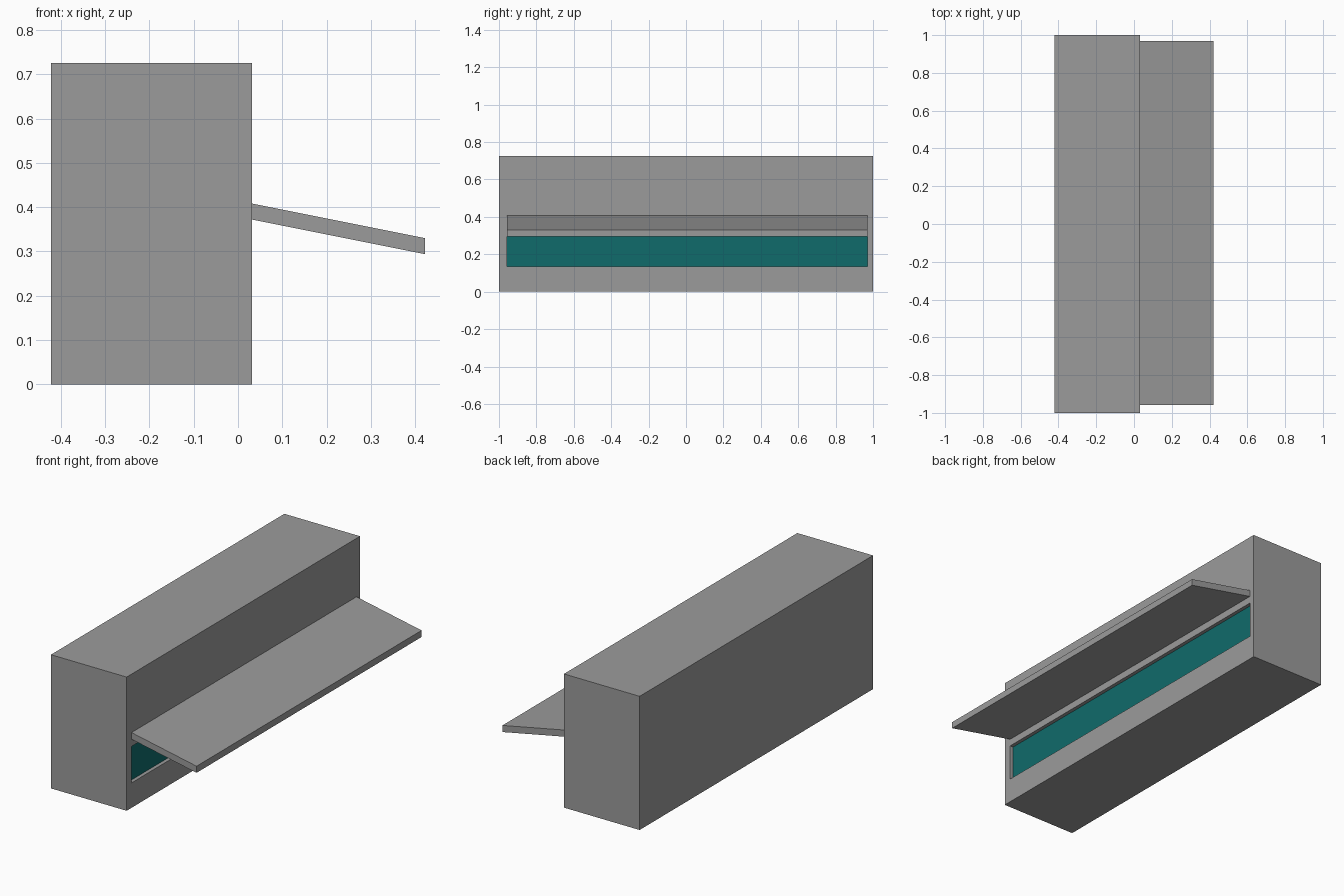
import bpy
import bmesh

default = bpy.data.objects.get("Cube")
if default:
    bpy.data.objects.remove(default, do_unlink=True)


def material(name, rgb):
    mat = bpy.data.materials.new(name)
    mat.use_nodes = True
    mat.diffuse_color = (*rgb, 1)
    mat.node_tree.nodes["Principled BSDF"].inputs["Base Color"].default_value = (*rgb, 1)
    return mat


grey = material("grey", (0.33, 0.33, 0.33))
teal = material("teal", (0.005, 0.147, 0.147))

FRONT_X = 0.032
Y_MIN, Y_MAX = -0.958, 0.97


def prism(profile, y0, y1):
    """Extrude an x-z profile along y."""
    bm = bmesh.new()
    face = bm.faces.new([bm.verts.new((x, y0, z)) for x, z in profile])
    ext = bmesh.ops.extrude_face_region(bm, geom=[face])["geom"]
    verts = [v for v in ext if isinstance(v, bmesh.types.BMVert)]
    bmesh.ops.translate(bm, verts=verts, vec=(0, y1 - y0, 0))
    bmesh.ops.recalc_face_normals(bm, faces=bm.faces)
    return bm


def finish(name, bm, mats):
    mesh = bpy.data.meshes.new(name)
    bm.to_mesh(mesh)
    bm.free()
    for mat in mats:
        mesh.materials.append(mat)
    obj = bpy.data.objects.new(name, mesh)
    bpy.context.collection.objects.link(obj)
    return obj


# Main block with a shallow recessed window on its +x side
bm = prism([(-0.422, 0), (FRONT_X, 0), (FRONT_X, 0.725), (-0.422, 0.725)], -1, 1)
window = max(bm.faces, key=lambda f: f.normal.x)
bmesh.ops.inset_individual(bm, faces=[window], thickness=0.1)
mid = window.calc_center_median()
for v in window.verts:
    v.co.y = Y_MAX if v.co.y > mid.y else Y_MIN
    v.co.z = 0.333 if v.co.z > mid.z else 0.135
bmesh.ops.inset_individual(bm, faces=[window], thickness=0, depth=-0.02)
window.material_index = 1
finish("main_block", bm, [grey, teal])

# Sloping canopy over the window
bm = prism([(FRONT_X, 0.372), (0.422, 0.294), (0.422, 0.33), (FRONT_X, 0.408)], Y_MIN, Y_MAX)
finish("canopy", bm, [grey])
